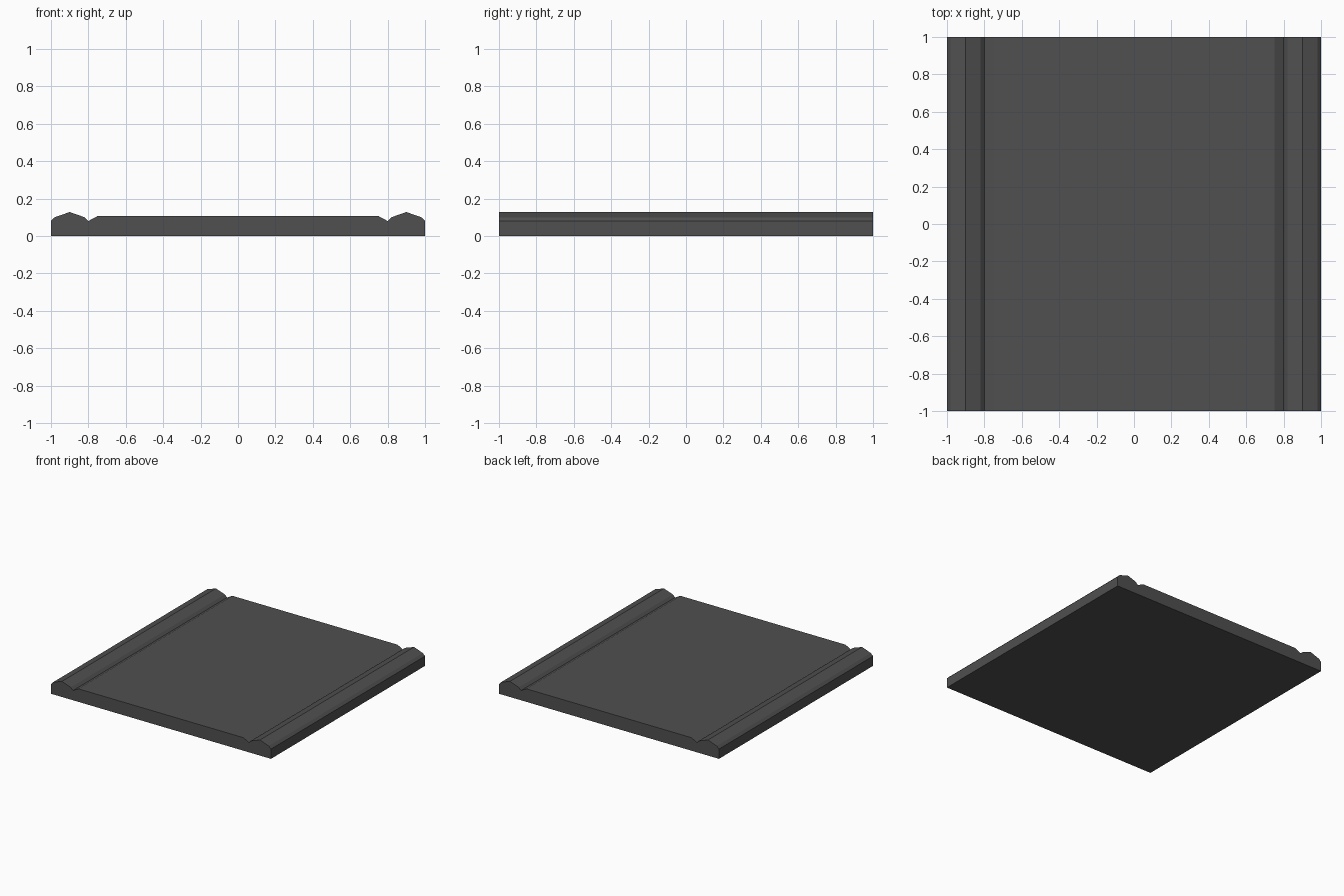
import bpy
import bmesh

if "Cube" in bpy.data.objects:
    bpy.data.objects.remove(bpy.data.objects["Cube"])

# One dark grey material
grey = bpy.data.materials.new("dark grey")
grey.diffuse_color = (0.08, 0.08, 0.08, 1.0)
grey.use_nodes = True
grey.node_tree.nodes["Principled BSDF"].inputs["Base Color"].default_value = grey.diffuse_color

# Right half of the cross-section: road edge, gutter, ridged kerb, outer side
half = [(0.75, 0.107), (0.80, 0.08), (0.82, 0.10), (0.90, 0.128),
        (0.98, 0.10), (1.0, 0.08), (1.0, 0.0)]
profile = half + [(-x, z) for x, z in reversed(half)]

# Road slab: mirrored profile extruded from front to back
bm = bmesh.new()
front = bm.faces.new([bm.verts.new((x, -1.0, z)) for x, z in profile])
result = bmesh.ops.extrude_face_region(bm, geom=[front], use_keep_orig=True)
back_verts = [g for g in result["geom"] if isinstance(g, bmesh.types.BMVert)]
bmesh.ops.translate(bm, verts=back_verts, vec=(0, 2, 0))
bmesh.ops.recalc_face_normals(bm, faces=bm.faces[:])

mesh = bpy.data.meshes.new("road_slab")
bm.to_mesh(mesh)
bm.free()
mesh.materials.append(grey)
slab = bpy.data.objects.new("road_slab", mesh)
bpy.context.collection.objects.link(slab)
